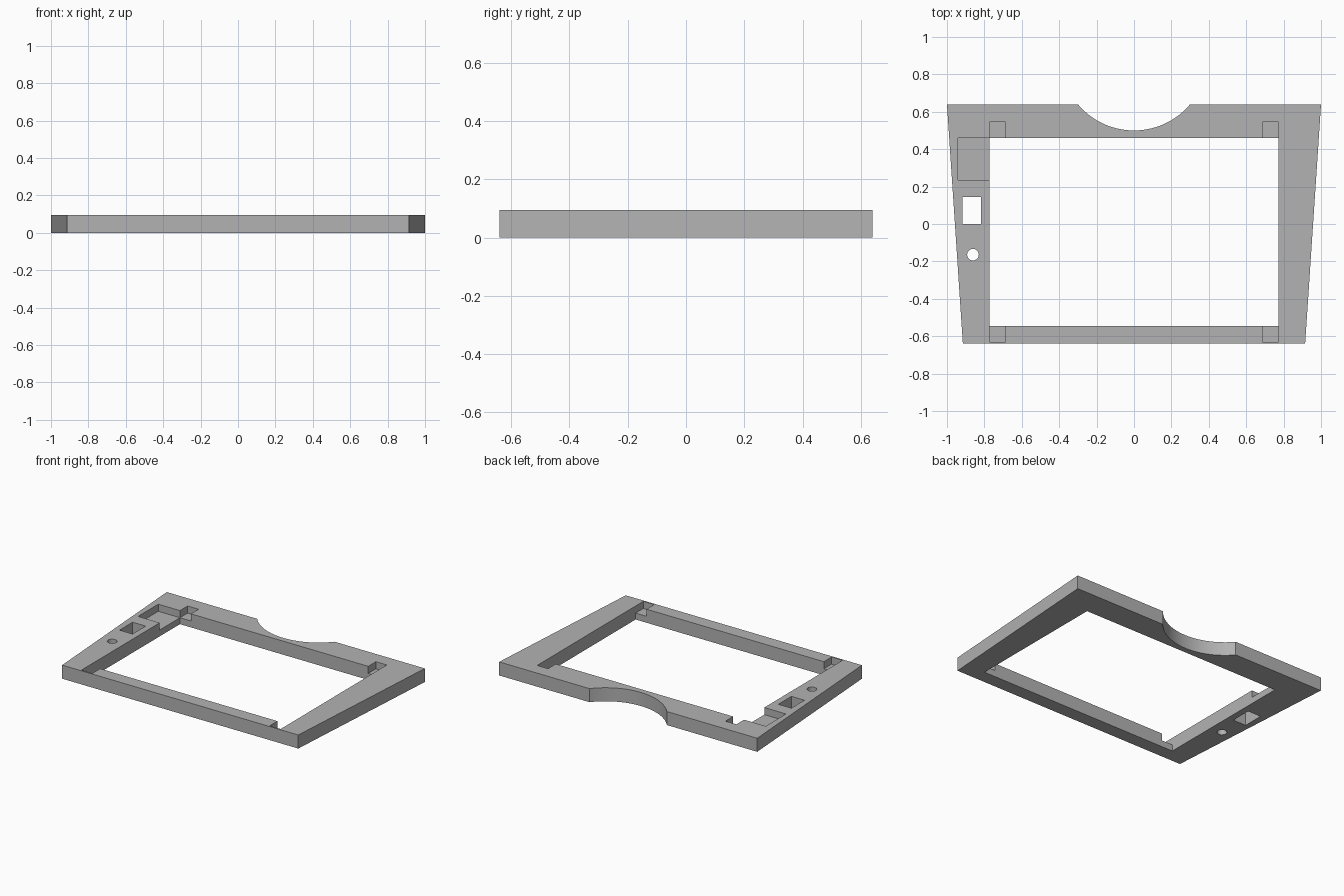
import bpy
import bmesh
import math

cube = bpy.data.objects.get("Cube")
if cube:
    bpy.data.objects.remove(cube, do_unlink=True)

THICK = 0.095
STEP = 0.045  # floor height of the shallow recesses

grey = bpy.data.materials.new("plain_grey")
grey.use_nodes = True
colour = (0.45, 0.45, 0.45, 1)
grey.diffuse_color = colour
grey.node_tree.nodes["Principled BSDF"].inputs["Base Color"].default_value = colour


def prism(name, outline, low, high):
    """Extrude a flat outline between two heights."""
    bm = bmesh.new()
    face = bm.faces.new([bm.verts.new((x, y, low)) for x, y in outline])
    top = bmesh.ops.extrude_face_region(bm, geom=[face])
    verts = [v for v in top["geom"] if isinstance(v, bmesh.types.BMVert)]
    bmesh.ops.translate(bm, verts=verts, vec=(0, 0, high - low))
    bmesh.ops.recalc_face_normals(bm, faces=bm.faces)
    mesh = bpy.data.meshes.new(name)
    bm.to_mesh(mesh)
    bm.free()
    mesh.materials.append(grey)
    obj = bpy.data.objects.new(name, mesh)
    bpy.context.collection.objects.link(obj)
    return obj


def rect(x0, x1, y0, y1):
    return [(x0, y0), (x1, y0), (x1, y1), (x0, y1)]


def circle(cx, cy, r, sides):
    angles = [math.tau * i / sides for i in range(sides)]
    return [(cx + r * math.cos(a), cy + r * math.sin(a)) for a in angles]


# Tapered plate
frame = prism("frame", [(-0.915, -0.64), (0.915, -0.64), (1, 0.64), (-1, 0.64)], 0, THICK)


def cut(name, outline, low=-0.1):
    cutter = prism(name, outline, low, 0.2)
    cutter.hide_render = True
    mod = frame.modifiers.new(name, "BOOLEAN")
    mod.operation = "DIFFERENCE"
    mod.solver = "EXACT"
    mod.object = cutter
    bpy.context.view_layer.objects.active = frame
    bpy.ops.object.modifier_apply(modifier=name)
    bpy.data.objects.remove(cutter, do_unlink=True)


# Through openings
cut("main_opening", rect(-0.772, 0.772, -0.545, 0.46))
cut("thumb_scoop", circle(0, 0.891, 0.391, 96))
cut("switch_slot", rect(-0.918, -0.817, 0, 0.145))
cut("round_hole", circle(-0.861, -0.164, 0.031, 32))

# Shallow recesses in the top
cut("side_pocket", rect(-0.94, -0.7, 0.236, 0.46), STEP)
for side in (-1, 1):
    x0, x1 = sorted((side * 0.687, side * 0.772))
    cut("back_notch", rect(x0, x1, 0.4, 0.545), STEP)
    cut("front_notch", rect(x0, x1, -0.63, -0.5), STEP)

# Smooth the curved walls while keeping the corners crisp
bpy.ops.object.select_all(action="DESELECT")
frame.select_set(True)
bpy.context.view_layer.objects.active = frame
bpy.ops.object.shade_smooth_by_angle(angle=math.radians(30))
